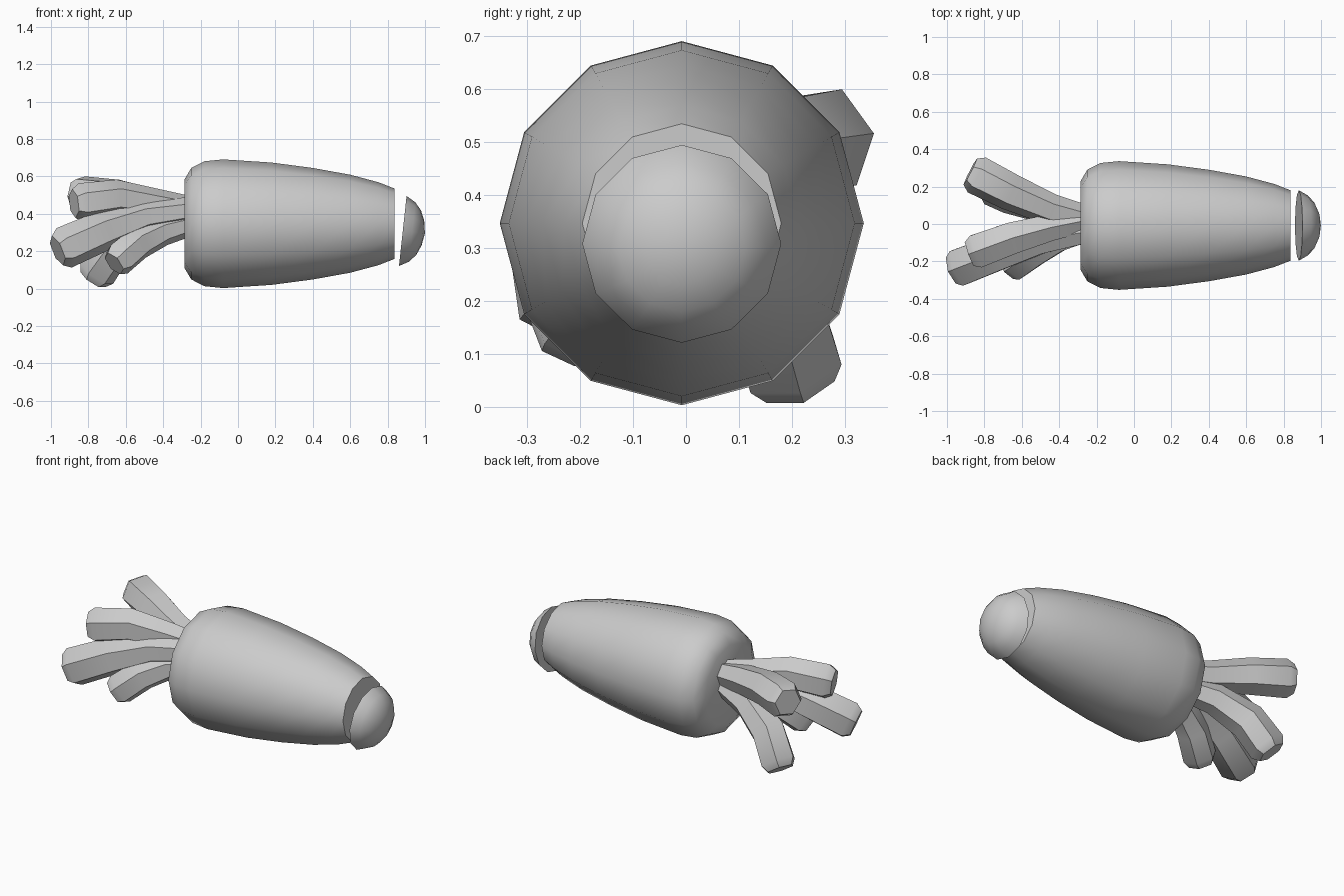
import bpy, bmesh, math
from mathutils import Vector

cube = bpy.data.objects.get("Cube")
if cube:
    bpy.data.objects.remove(cube, do_unlink=True)

grey = bpy.data.materials.new("plain grey")
grey.use_nodes = True
colour = (0.6, 0.6, 0.6, 1)
grey.diffuse_color = colour
grey.node_tree.nodes["Principled BSDF"].inputs["Base Color"].default_value = colour


def loft(name, stations, sides, roll=0):
    """Skin rings given as (centre, axis, radius), capped at both ends."""
    bm = bmesh.new()
    rings = []
    for centre, axis, radius in stations:
        side = axis.cross(Vector((0, 0, 1))).normalized()
        up = side.cross(axis).normalized()
        ring = []
        for i in range(sides):
            a = math.tau * i / sides + math.radians(roll)
            ring.append(bm.verts.new(centre + radius * (side * math.cos(a) + up * math.sin(a))))
        rings.append(ring)
    for lower, upper in zip(rings, rings[1:]):
        for i in range(sides):
            j = (i + 1) % sides
            bm.faces.new((lower[i], lower[j], upper[j], upper[i]))
    bm.faces.new(rings[0][::-1])
    bm.faces.new(rings[-1])
    bmesh.ops.remove_doubles(bm, verts=bm.verts, dist=0.0005)
    bmesh.ops.recalc_face_normals(bm, faces=bm.faces)
    mesh = bpy.data.meshes.new(name)
    bm.to_mesh(mesh)
    bm.free()
    mesh.materials.append(grey)
    obj = bpy.data.objects.new(name, mesh)
    bpy.context.collection.objects.link(obj)
    bpy.ops.object.select_all(action='DESELECT')
    obj.select_set(True)
    bpy.context.view_layer.objects.active = obj
    bpy.ops.object.shade_smooth_by_angle(angle=math.radians(42))


def turned(name, origin, axis, profile):
    """Twelve-sided solid from (distance, radius) pairs along an axis."""
    axis = axis.normalized()
    loft(name, [(origin + axis * d, axis, r) for d, r in profile], 12)


def stalk(name, roll, path):
    """Six-sided leaf stalk through (x, y, z, radius) points, blunt at the end."""
    points = [Vector(p[:3]) for p in path]
    stations = []
    for i, p in enumerate(points):
        tangent = points[min(i + 1, len(points) - 1)] - points[max(i - 1, 0)]
        stations.append((p, tangent.normalized(), path[i][3]))
    end, axis, radius = stations[-1]
    stations.append((end + axis * 0.04, axis, radius * 0.75))
    loft(name, stations, 6, roll)


# Root body with a flat cut end
turned("root_body", Vector((0, -0.008, 0.347)), Vector((1, 0, 0)),
       [(-0.287, 0.235), (-0.25, 0.298), (-0.18, 0.334), (-0.08, 0.344), (0.18, 0.327),
        (0.4, 0.298), (0.6, 0.262), (0.75, 0.222), (0.837, 0.188)])

# Sliced-off tip, tilted slightly downward
turned("cut_tip", Vector((0.881, -0.008, 0.308)), Vector((0.994, 0, -0.108)),
       [(0, 0.188), (0.05, 0.16), (0.085, 0.12), (0.108, 0.067), (0.119, 0)])

# Leaf stalks fanning out from the crown
stalk("long_front_stalk", 30, [(-0.25, -0.04, 0.42, 0.07), (-0.5, -0.085, 0.385, 0.085),
                               (-0.72, -0.15, 0.31, 0.108), (-0.93, -0.23, 0.218, 0.114)])
stalk("upper_front_stalk", 30, [(-0.25, 0.02, 0.425, 0.068), (-0.45, -0.02, 0.455, 0.082),
                                (-0.65, -0.075, 0.485, 0.098), (-0.84, -0.145, 0.46, 0.104)])
stalk("upper_back_stalk", 8, [(-0.25, 0.03, 0.42, 0.068), (-0.45, 0.08, 0.45, 0.085),
                              (-0.66, 0.17, 0.49, 0.1), (-0.84, 0.262, 0.502, 0.106)])
stalk("lower_back_stalk", 0, [(-0.25, 0.02, 0.36, 0.065), (-0.48, 0.09, 0.32, 0.085),
                              (-0.66, 0.155, 0.22, 0.102), (-0.755, 0.2, 0.08, 0.104)])
stalk("lower_front_stalk", 30, [(-0.25, -0.04, 0.345, 0.062), (-0.4, -0.08, 0.305, 0.076),
                                (-0.53, -0.145, 0.245, 0.09), (-0.635, -0.215, 0.157, 0.093)])
